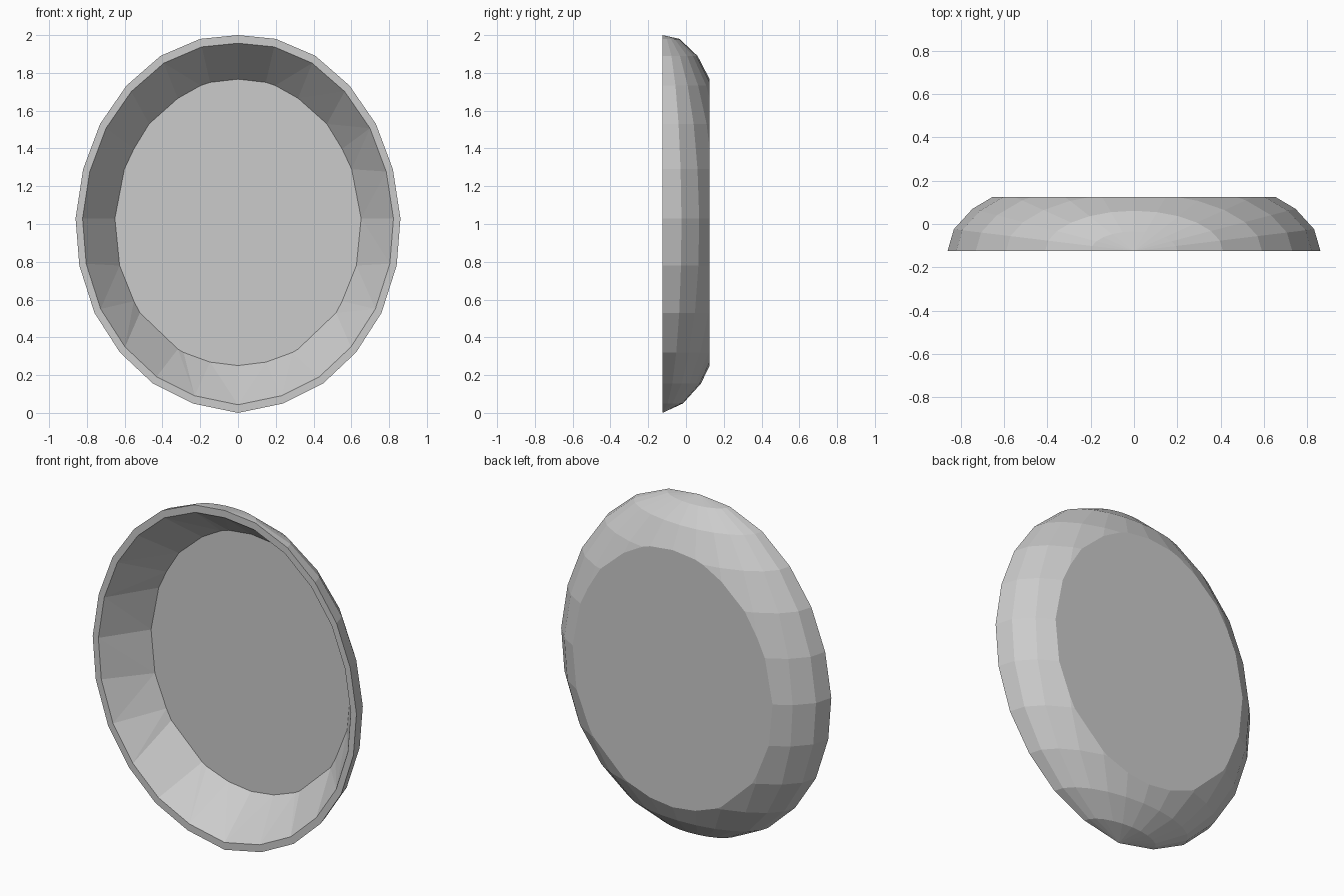
import bpy, bmesh
from math import sin, cos, pi, tau, atan2

if "Cube" in bpy.data.objects:
    bpy.data.objects.remove(bpy.data.objects["Cube"])

FRONT, BACK, FLOOR = -0.125, 0.125, 0.121
BULGE = 0.39 / 0.86          # depth of the shell relative to its half width
PROFILE = [(0, 2), (.2, 1.98), (.41, 1.89), (.59, 1.733), (.73, 1.53), (.82, 1.29),
           (.86, 1.03), (.84, .78), (.76, .53), (.625, .32), (.45, .155), (.24, .05), (0, 0)]

bm = bmesh.new()


def angle(p):
    return (atan2(p[0], p[2] - 1) + 0.01) % tau


def face(points):
    pts = [p for i, p in enumerate(points) if p not in points[:i]]
    if len(pts) > 2:
        bm.faces.new([bm.verts.new(p) for p in pts])


def join(a, b):
    """Band of triangles between two closed loops, matched by angle."""
    a, b = sorted(a, key=angle), sorted(b, key=angle)
    i = j = 0
    while i < len(a) or j < len(b):
        na = angle(a[i + 1]) if i + 1 < len(a) else tau + i - len(a) + 1
        nb = angle(b[j + 1]) if j + 1 < len(b) else tau + j - len(b) + 1
        pa, pb = a[i % len(a)], b[j % len(b)]
        if j >= len(b) or (i < len(a) and na <= nb):
            i += 1
            face([pa, pb, a[i % len(a)]])
        else:
            j += 1
            face([pa, pb, b[j % len(b)]])


# Rounded outer shell: half of a squashed sphere
def shell_point(r, z, k):
    t = pi * k / 12
    return (r * cos(t) if r else 0.0, FRONT + (r * BULGE * sin(t) if 0 < k < 12 else 0), z)


for (r0, z0), (r1, z1) in zip(PROFILE, PROFILE[1:]):
    for k in range(12):
        face([shell_point(r0, z0, k), shell_point(r0, z0, k + 1),
              shell_point(r1, z1, k + 1), shell_point(r1, z1, k)])
bmesh.ops.remove_doubles(bm, verts=bm.verts[:], dist=1e-5)

# Flat back: slice the shell and cap it
bmesh.ops.bisect_plane(bm, geom=bm.verts[:] + bm.edges[:] + bm.faces[:], dist=1e-6,
                       plane_co=(0, BACK, 0), plane_no=(0, 1, 0), clear_outer=True)
cut = sorted([v for v in bm.verts if v.co.y > BACK - 1e-4], key=lambda v: angle(v.co))
bm.faces.new(cut)

# Front rim, sloping inner wall and dish floor
floor = [(v.co.x, FLOOR, v.co.z) for v in cut]
outer = [(r, FRONT, z) for r, z in PROFILE] + [(-r, FRONT, z) for r, z in PROFILE[-2:0:-1]]
inner = [(x * .957, y, 1 + (z - 1) * .957) for x, y, z in outer]
for i in range(len(outer)):
    face([outer[i - 1], outer[i], inner[i], inner[i - 1]])
join(inner, floor)
face(floor)

bmesh.ops.remove_doubles(bm, verts=bm.verts[:], dist=1e-4)
bmesh.ops.recalc_face_normals(bm, faces=bm.faces[:])
mesh = bpy.data.meshes.new("oval_dish")
bm.to_mesh(mesh)
bm.free()
bpy.context.collection.objects.link(bpy.data.objects.new("oval_dish", mesh))
